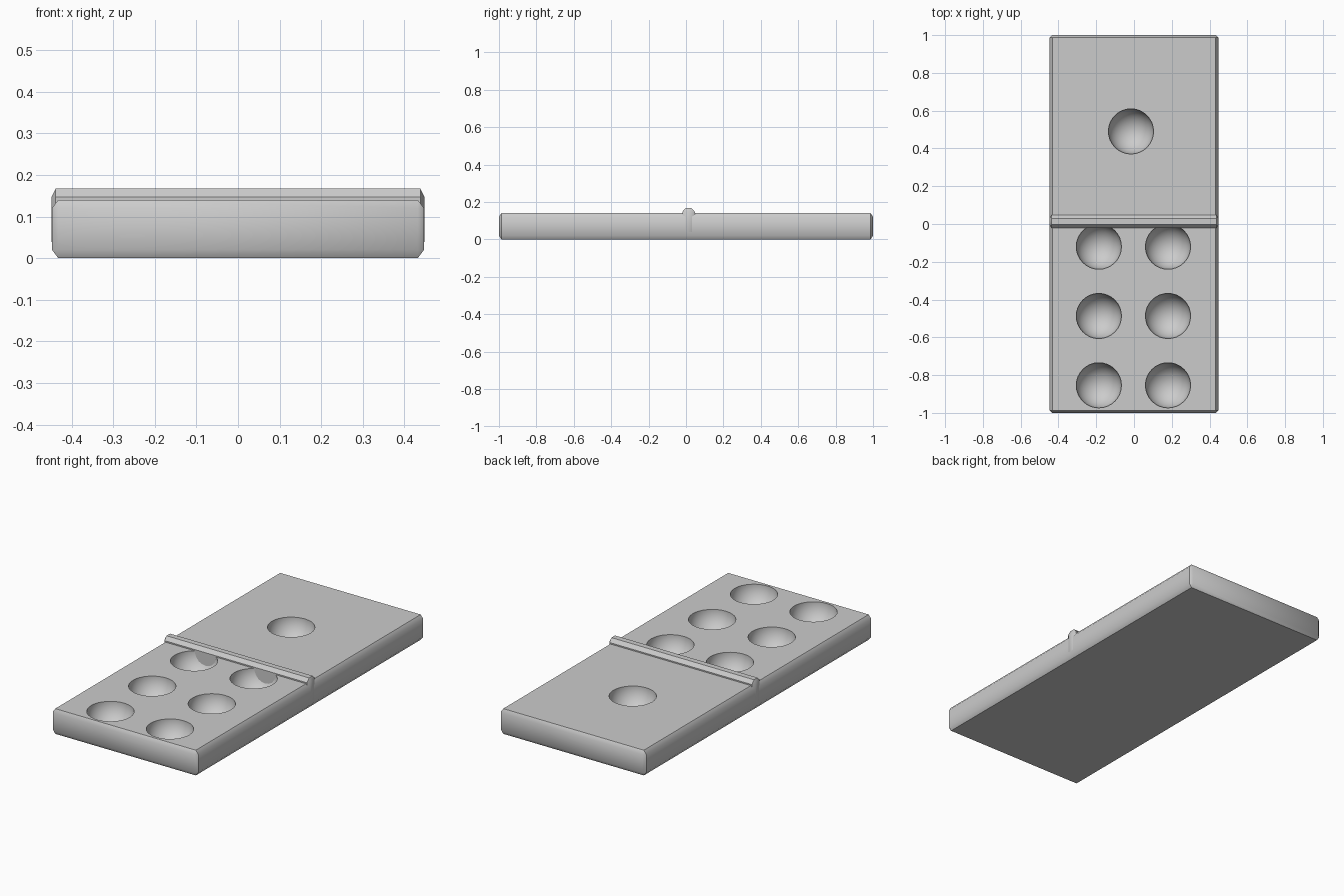
import bpy
import bmesh
from math import radians
from mathutils import Vector

if "Cube" in bpy.data.objects:
    bpy.data.objects.remove(bpy.data.objects["Cube"], do_unlink=True)

grey = bpy.data.materials.new("stone grey")
grey.use_nodes = True
grey.diffuse_color = (0.6, 0.6, 0.6, 1)
grey.node_tree.nodes["Principled BSDF"].inputs["Base Color"].default_value = grey.diffuse_color


def add_object(name, bm):
    mesh = bpy.data.meshes.new(name)
    bm.to_mesh(mesh)
    bm.free()
    mesh.materials.append(grey)
    obj = bpy.data.objects.new(name, mesh)
    bpy.context.collection.objects.link(obj)
    return obj


def chamfered_box(name, low, high, chamfer):
    """Box whose chamfer has its own size along each axis."""
    low, high = Vector(low), Vector(high)
    middle, half = (low + high) / 2, (high - low) / 2
    bm = bmesh.new()
    # each side face is inset along its own plane; the hull adds the chamfers
    for axis in range(3):
        for sx in (-1, 1):
            for sy in (-1, 1):
                for sz in (-1, 1):
                    sign = (sx, sy, sz)
                    bm.verts.new([middle[i] + sign[i] * (half[i] - (chamfer[i] if i != axis else 0))
                                  for i in range(3)])
    bmesh.ops.convex_hull(bm, input=bm.verts)
    bmesh.ops.dissolve_limit(bm, angle_limit=radians(1), verts=bm.verts, edges=bm.edges)
    bmesh.ops.recalc_face_normals(bm, faces=bm.faces)
    return add_object(name, bm)


def smooth(obj):
    bpy.ops.object.select_all(action="DESELECT")
    obj.select_set(True)
    bpy.context.view_layer.objects.active = obj
    bpy.ops.object.shade_smooth_by_angle(angle=radians(40))


# Tile slab and the raised divider sunk into it
top = 0.14
tile = chamfered_box("tile", (-0.447, -1, 0), (0.447, 1, top), (0.015, 0.013, 0.02))
divider = chamfered_box("divider", (-0.448, -0.02, 0.02), (0.448, 0.047, 0.167), (0.01, 0.018, 0.02))

# Bowl-shaped pips: one on the back half, six on the front half
pips = [(-0.016, 0.49)]
pips += [(x, -0.12 - 0.367 * row) for row in range(3) for x in (-0.186, 0.18)]
bm = bmesh.new()
for x, y in pips:
    ball = bmesh.ops.create_uvsphere(bm, u_segments=32, v_segments=17, radius=0.12)
    bmesh.ops.translate(bm, verts=ball["verts"], vec=(x, y, top))
cutter = add_object("pip_cutter", bm)

cut = tile.modifiers.new("pips", "BOOLEAN")
cut.operation = "DIFFERENCE"
cut.solver = "EXACT"
cut.object = cutter
bpy.ops.object.select_all(action="DESELECT")
tile.select_set(True)
bpy.context.view_layer.objects.active = tile
bpy.ops.object.modifier_apply(modifier=cut.name)
bpy.data.objects.remove(cutter, do_unlink=True)

smooth(tile)
smooth(divider)
